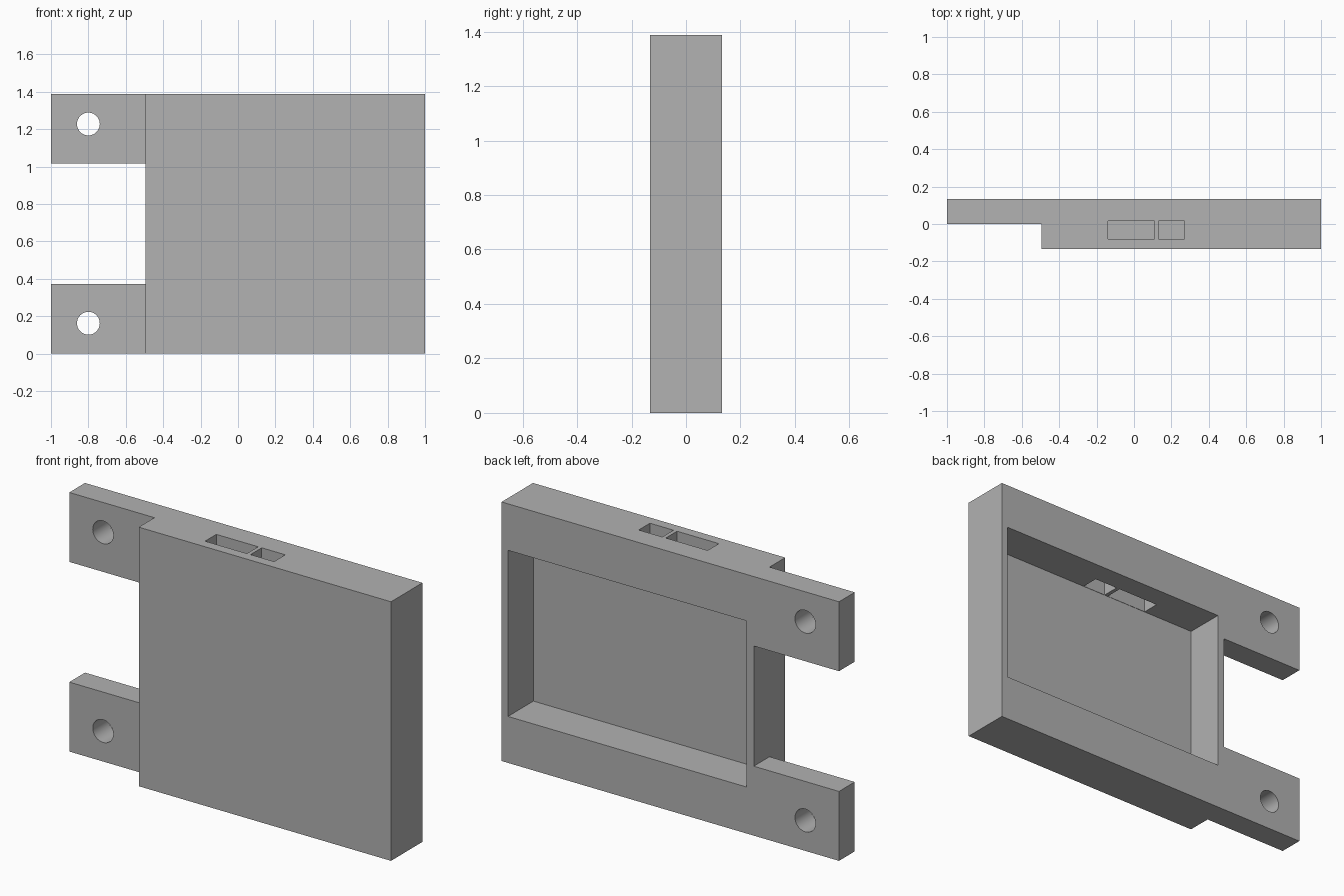
import bpy
import math

cube = bpy.data.objects.get("Cube")
if cube:
    bpy.data.objects.remove(cube, do_unlink=True)

WIDTH, DEPTH, HEIGHT = 2.0, 0.266, 1.388
BACK = DEPTH / 2
BODY_EDGE = -0.495      # where the body ends and the arms begin
ARM = 0.372             # arm height
OVER = 0.1              # cutter overshoot

grey = bpy.data.materials.new("plain grey")
grey.use_nodes = True
grey.diffuse_color = (0.445, 0.445, 0.445, 1)
grey.node_tree.nodes["Principled BSDF"].inputs["Base Color"].default_value = grey.diffuse_color


def box(name, xs, ys, zs):
    """Axis-aligned box between the given limits."""
    limits = (xs, ys, zs)
    bpy.ops.mesh.primitive_cube_add(size=1, location=[sum(l) / 2 for l in limits])
    obj = bpy.context.object
    obj.name = name
    obj.scale = [l[1] - l[0] for l in limits]
    bpy.ops.object.transform_apply(location=True, rotation=False, scale=True)
    obj.data.materials.append(grey)
    return obj


def hole(name, x, z, radius):
    """Round bar running front to back."""
    bpy.ops.mesh.primitive_cylinder_add(vertices=48, radius=radius, depth=1,
                                        location=(x, 0, z), rotation=(math.pi / 2, 0, 0))
    obj = bpy.context.object
    obj.name = name
    obj.data.materials.append(grey)
    return obj


def cut(target, cutter):
    """Subtract the cutter and discard it."""
    cutter.hide_render = True
    mod = target.modifiers.new(cutter.name, 'BOOLEAN')
    mod.operation = 'DIFFERENCE'
    mod.solver = 'EXACT'
    mod.object = cutter
    bpy.context.view_layer.objects.active = target
    bpy.ops.object.modifier_apply(modifier=mod.name)
    bpy.data.objects.remove(cutter, do_unlink=True)


# Solid slab
housing = box("housing_with_mounting_arms", (-WIDTH / 2, WIDTH / 2), (-BACK, BACK), (0, HEIGHT))
left_out = -WIDTH / 2 - OVER

# Thin the arms from the front, then open the gap between them
cut(housing, box("arm_step", (left_out, BODY_EDGE), (-BACK - OVER, 0), (-OVER, HEIGHT + OVER)))
cut(housing, box("arm_gap", (left_out, BODY_EDGE), (-OVER, BACK + OVER), (ARM, HEIGHT - ARM)))

# Open pocket in the back
cut(housing, box("back_pocket", (-0.453, 0.962), (-0.082, BACK + OVER), (0.249, 1.139)))

# Two port slots through the top wall into the pocket
for name, span in (("wide_slot", (-0.139, 0.109)), ("narrow_slot", (0.13, 0.27))):
    cut(housing, box(name, span, (-0.08, 0.015), (1.0, HEIGHT + OVER)))

# Screw hole in each arm
for name, z in (("lower_hole", 0.163), ("upper_hole", HEIGHT - 0.16)):
    cut(housing, hole(name, -0.8, z, 0.061))

bpy.ops.object.select_all(action='DESELECT')
housing.select_set(True)
bpy.context.view_layer.objects.active = housing
bpy.ops.object.shade_smooth_by_angle(angle=math.radians(30))
